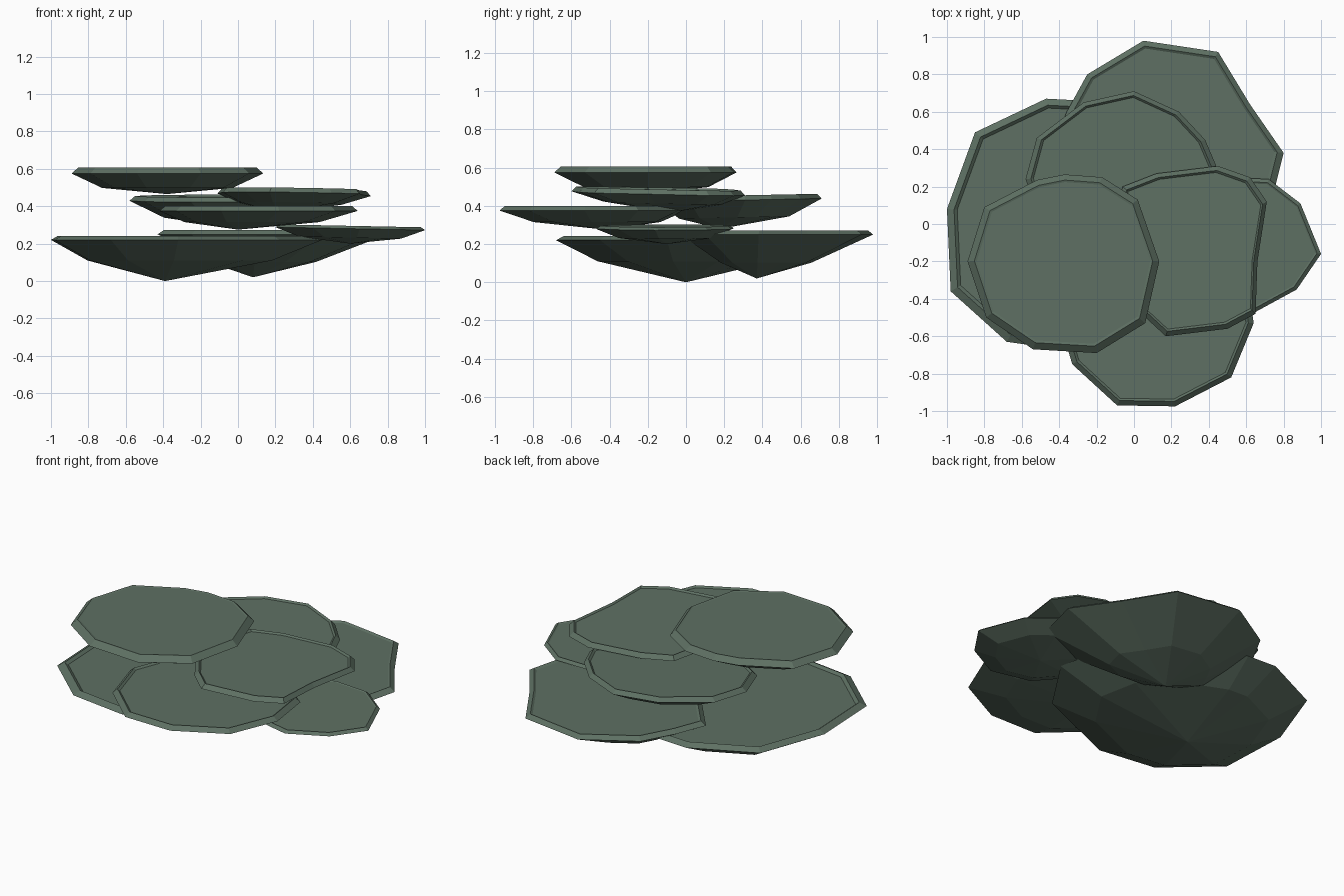
import bpy, bmesh
from mathutils import Vector

if "Cube" in bpy.data.objects:
    bpy.data.objects.remove(bpy.data.objects["Cube"])

mat = bpy.data.materials.new("dull sage green")
mat.diffuse_color = (0.112, 0.163, 0.125, 1)
mat.use_nodes = True
mat.node_tree.nodes["Principled BSDF"].inputs["Base Color"].default_value = mat.diffuse_color


def plate(name, outline, rim, apex, belly=0.45, lip=0.025, dip=0.010, tilt=(0, 0),
          mid=0.68, inset=0.945):
    """Faceted bowl-like plate: pointed underside, bevelled lip, shallow sunken top."""
    pts = [Vector((outline[i], outline[i + 1], 0)) for i in range(0, len(outline), 2)]
    c = sum(pts, Vector()) / len(pts)
    ap = Vector((apex[0], apex[1], 0))
    bm = bmesh.new()

    def ring(centre, scale, z):
        vs = []
        for p in pts:
            q = centre + (p - centre) * scale
            dz = (q.x - c.x) * tilt[0] + (q.y - c.y) * tilt[1]
            vs.append(bm.verts.new((q.x, q.y, z + dz)))
        return vs

    rings = [ring(ap, mid, apex[2] + (rim - apex[2]) * belly),
             ring(c, 1.0, rim),
             ring(c, inset, rim + lip),
             ring(c, inset - 0.025, rim + lip - dip)]
    n = len(pts)
    for a, b in zip(rings, rings[1:]):
        for i in range(n):
            j = (i + 1) % n
            bm.faces.new((a[i], a[j], b[j], b[i]))
    low = bm.verts.new(apex)
    top = bm.verts.new((c.x, c.y, rim + lip - dip))
    for i in range(n):
        j = (i + 1) % n
        bm.faces.new((low, rings[0][j], rings[0][i]))
        bm.faces.new((top, rings[-1][i], rings[-1][j]))
    bmesh.ops.recalc_face_normals(bm, faces=bm.faces)
    me = bpy.data.meshes.new(name)
    bm.to_mesh(me)
    bm.free()
    me.materials.append(mat)
    bpy.context.collection.objects.link(bpy.data.objects.new(name, me))


# Large bottom plates
plate("left_base_plate", [-1, .08, -.85, .49, -.47, .67, -.28, .66, .1, .5, .38, .25, .45, -.1,
                          .22, -.45, -.32, -.68, -.68, -.63, -.98, -.36],
      0.22, (-.39, 0, 0), 0.5, 0.022, 0.014)
plate("back_base_plate", [.05, .98, .45, .92, .62, .64, .8, .38, .73, .1, .45, -.03, .1, 0,
                          -.25, .2, -.43, .42, -.36, .6, -.25, .8],
      0.25, (.08, .37, .02), 0.36, 0.022, 0.008, mid=0.47)
# Small right plate
plate("right_plate", [1.0, -.16, .89, .11, .72, .24, .5, .25, .25, .12, .2, -.2, .4, -.42,
                      .65, -.47, .87, -.35],
      0.28, (.6, -.1, .2), 0.4, 0.015, 0.004, (-.02, 0))
# Front plate
plate("front_plate", [-.33, -.75, -.09, -.97, .22, -.975, .52, -.82, .64, -.53, .6, -.25,
                      .33, -.04, 0, 0, -.3, -.14, -.42, -.45],
      0.375, (0, -.42, .275), 0.4)
# Middle back plate
plate("upper_back_plate", [-.52, .46, -.27, .65, 0, .71, .24, .6, .38, .45, .44, .31, .36, .02,
                           .1, -.14, -.25, -.14, -.5, .02, -.58, .24],
      0.43, (0, .18, .28), 0.4, tilt=(0, .02))
# Upper right plate
plate("upper_right_plate", [-.06, .2, .12, .27, .45, .31, .62, .25, .71, .12, .66, -.2, .65, -.48,
                            .5, -.56, .17, -.6, .04, -.48, -.08, -.3, -.11, 0],
      0.465, (.22, -.08, .365), 0.5, tilt=(-.015, -.02))
# Top plate
plate("top_plate", [-.52, .235, -.37, .265, -.17, .25, .02, .13, .135, -.2, .06, -.53, -.2, -.69,
                    -.54, -.67, -.79, -.5, -.89, -.2, -.8, .09],
      0.575, (-.38, -.2, .465), 0.3, 0.032, 0.003, inset=0.93)
